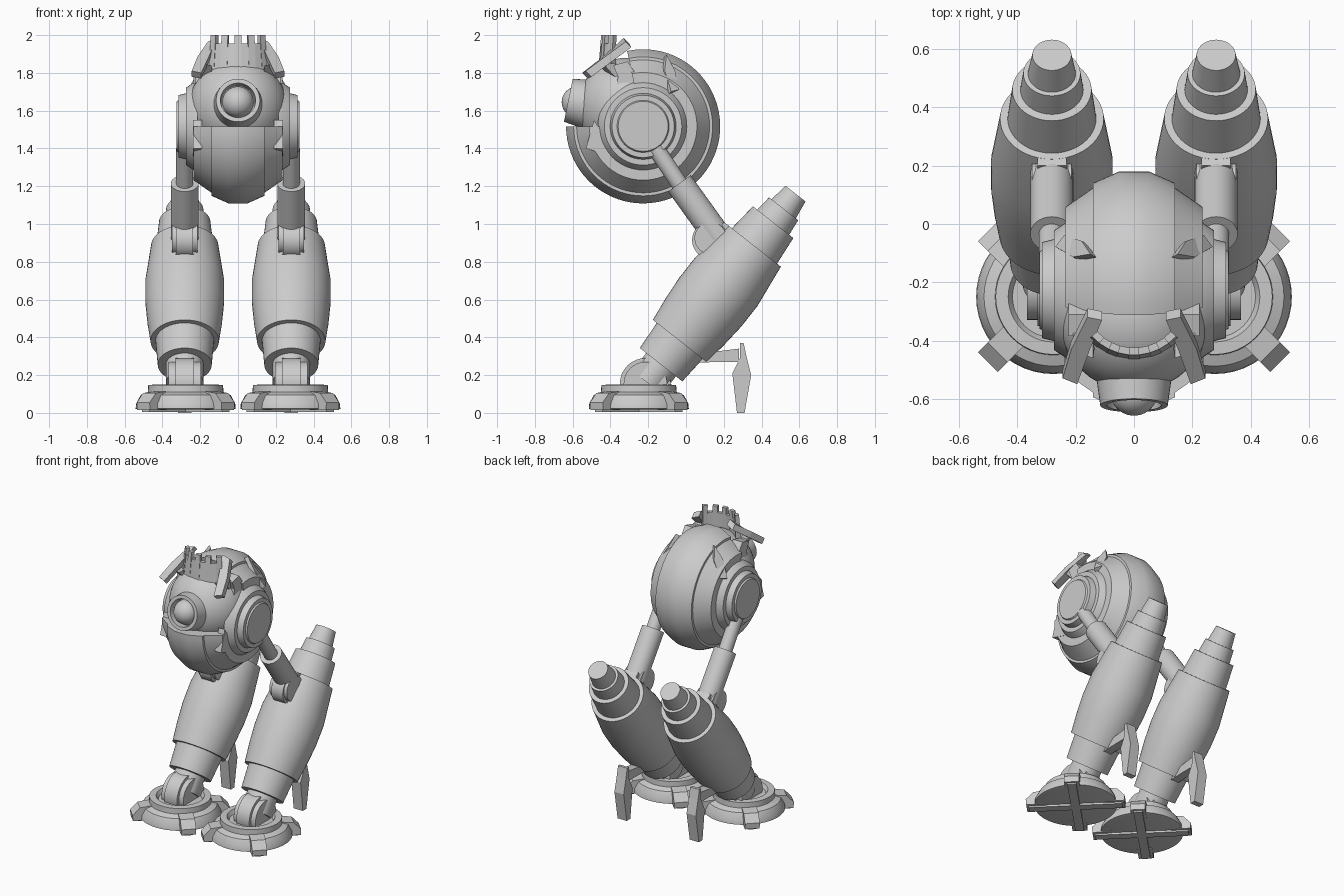
import bpy, bmesh, math
from mathutils import Vector

if "Cube" in bpy.data.objects:
    bpy.data.objects.remove(bpy.data.objects["Cube"])

grey = bpy.data.materials.new("plain_grey")
grey.diffuse_color = (0.6, 0.6, 0.6, 1)
grey.use_nodes = True
grey.node_tree.nodes["Principled BSDF"].inputs["Base Color"].default_value = grey.diffuse_color


def finish(name, bm, smooth=True):
    bmesh.ops.recalc_face_normals(bm, faces=bm.faces)
    me = bpy.data.meshes.new(name)
    bm.to_mesh(me)
    bm.free()
    me.materials.append(grey)
    ob = bpy.data.objects.new(name, me)
    bpy.context.collection.objects.link(ob)
    if smooth:
        bpy.context.view_layer.objects.active = ob
        ob.select_set(True)
        bpy.ops.object.shade_smooth_by_angle(angle=math.radians(25))
        ob.select_set(False)
    return ob


def lathe(name, profile, origin, axis, seg=40):
    """Revolve (radius, height) points about an axis and cap both ends."""
    bm = bmesh.new()
    q = Vector(axis).to_track_quat('Z', 'Y')
    rings = []
    for r, h in profile:
        rings.append([bm.verts.new(Vector(origin) + q @ Vector(
            (r * math.cos(a * math.tau / seg), r * math.sin(a * math.tau / seg), h)))
            for a in range(seg)])
    for A, B in zip(rings, rings[1:]):
        for i in range(seg):
            j = (i + 1) % seg
            bm.faces.new((A[i], A[j], B[j], B[i]))
    bm.faces.new(rings[0])
    bm.faces.new(rings[-1])
    return finish(name, bm)


def rod(name, a, b, r, seg=32):
    d = Vector(b) - Vector(a)
    return lathe(name, [(r, 0), (r, d.length)], a, d, seg)


def plate(name, pts, thick):
    """Extrude a 3D outline along a vector."""
    bm = bmesh.new()
    A = [bm.verts.new(p) for p in pts]
    B = [bm.verts.new(Vector(p) + Vector(thick)) for p in pts]
    n = len(pts)
    bm.faces.new(A)
    bm.faces.new(B)
    for i in range(n):
        j = (i + 1) % n
        bm.faces.new((A[i], A[j], B[j], B[i]))
    return finish(name, bm, False)


def side_plate(name, yz, x0, x1):
    return plate(name, [(x0, y, z) for y, z in yz], (x1 - x0, 0, 0))


def ball(name, loc, r):
    bm = bmesh.new()
    bmesh.ops.create_uvsphere(bm, u_segments=40, v_segments=24, radius=r)
    bmesh.ops.translate(bm, verts=bm.verts, vec=loc)
    return finish(name, bm)


CY, CZ = -0.227, 1.517          # body centre

# Body shell: stepped wheel with the upper front sector open
half = [(0.05, .408), (0.14, .368), (0.14, .352), (0.236, .285), (0.236, .17)]
section = [(-x, r) for x, r in reversed(half)] + half
bm = bmesh.new()
rows = []
steps = 56
for k in range(steps + 1):
    a = math.radians(180 + (462 - 180) * k / steps)
    rows.append([bm.verts.new((x, CY + r * math.cos(a), CZ + r * math.sin(a)))
                 for x, r in section])
n = len(section)
for A, B in zip(rows, rows[1:]):
    for i in range(n):
        j = (i + 1) % n
        bm.faces.new((A[i], A[j], B[j], B[i]))
bm.faces.new(rows[0])
bm.faces.new(rows[-1])
finish("body_shell", bm)

# Head ball, eye barrel and eye
ball("head_ball", (0, -0.315, 1.62), 0.26)
eye_axis = Vector((0, -0.98, 0.2))
lathe("eye_barrel", [(.13, 0), (.116, .10), (.093, .10), (.088, .05)],
      (0, -0.525, 1.635), eye_axis)
ball("eye", (0, -0.575, 1.645), 0.083)

# Crown: curved wall with notched top
bm = bmesh.new()
cells = 9
for k in range(cells):
    top = 2.0 if k % 2 == 0 else 1.955
    a0, a1 = [math.radians(-90 - 48 + 96 * t / cells) for t in (k, k + 1)]
    vs = []
    for z, ro, ri in ((1.76, .215, .175), (top, .195, .170)):
        for a, r in ((a0, ro), (a1, ro), (a1, ri), (a0, ri)):
            vs.append(bm.verts.new((r * math.cos(a), -0.255 + r * math.sin(a), z)))
    for f in ((0, 1, 2, 3), (4, 5, 6, 7), (0, 1, 5, 4), (1, 2, 6, 5),
              (2, 3, 7, 6), (3, 0, 4, 7)):
        bm.faces.new([vs[i] for i in f])
finish("crown", bm, False)

LEG = Vector((0, 0.618, 0.786))  # leaning direction of the lower legs
leg_profile = [(.10, -.12), (.10, 0), (.143, 0), (.155, .16), (.181, .16), (.198, .29),
               (.209, .42), (.209, .56), (.178, .80), (.152, .80), (.136, .96),
               (.108, .96), (.098, 1.05), (.082, 1.05), (.067, 1.152)]
foot_profile = [(.25, .018), (.265, .022), (.262, .05), (.238, .095), (.20, .11),
                (.198, .148), (.155, .15), (.14, .125)]

for s, side in ((-1, "left"), (1, "right")):
    X = s * 0.282

    # Hub tiers on the flank of the body
    lathe(side + "_hub", [(.24, 0), (.232, .02), (.205, .06), (.175, .06), (.165, .10),
                          (.138, .10), (.132, .11)],
          (s * 0.215, CY, CZ), (s, 0, 0), 48)

    # Teeth at the ends of the shell, back fin and brow horn
    side_plate(side + "_lower_tooth", [(-.53, 1.40), (-.487, 1.55), (-.45, 1.49), (-.39, 1.46),
                                       (-.40, 1.36)], s * .19, s * .238)
    side_plate(side + "_upper_tooth", [(-.31, 1.86), (-.385, 1.84), (-.36, 1.78), (-.37, 1.70),
                                       (-.24, 1.76)], s * .15, s * .225)
    plate(side + "_back_fin", [(s * .13, -.115, 1.885), (s * .19, -.125, 1.80),
                               (s * .25, -.09, 1.69), (s * .22, -.05, 1.70),
                               (s * .16, -.07, 1.80)], (s * .02, .012, .012))
    plate(side + "_brow_horn", [(s * .11, -.33, 1.985), (s * .16, -.32, 1.965),
                                (s * .215, -.43, 1.885), (s * .245, -.53, 1.81),
                                (s * .195, -.55, 1.80), (s * .155, -.44, 1.885)],
          (0, .03, -.03))
    plate(side + "_horn_mount", [(s * .14, -.46, 1.84), (s * .21, -.44, 1.85),
                                 (s * .19, -.36, 1.76), (s * .13, -.38, 1.76)], (0, .06, 0))

    # Upper leg: thin strut inside a thick sleeve, ending in an elbow
    rod(side + "_strut", (X, -.16, 1.40), (X, .0, 1.16), .045)
    rod(side + "_sleeve", (X, -.035, 1.215), (X, .17, .93), .074)
    rod(side + "_elbow", (X - .068, .13, .925), (X + .068, .13, .925), .085)
    rod(side + "_elbow_pin", (X - .045, .13, .915), (X + .045, .13, .915), .098)
    plate(side + "_elbow_bracket", [(X - .05, .07, .84), (X - .05, .20, 1.01),
                                    (X + .05, .20, 1.01), (X + .05, .07, .84)],
          (0, .08, -.06))

    # Lower leg barrel
    lathe(side + "_leg_barrel", leg_profile, (X, -.132, .255), LEG, 48)

    # Ankle joint
    rod(side + "_ankle_core", (X - .05, -.215, .155), (X + .05, -.215, .155), .135)
    for e in (-1, 1):
        rod(side + "_ankle_cheek", (X + e * .05, -.215, .155),
            (X + e * .085, -.215, .155), .115)

    # Foot disc with four wedge toes and sole bars
    fc = Vector((s * .277, -.25, 0))
    lathe(side + "_foot", foot_profile, fc, (0, 0, 1), 48)
    for k in range(4):
        a = math.radians(45 + 90 * k)
        d = Vector((math.cos(a), math.sin(a), 0))
        w = Vector((-d.y, d.x, 0)) * .048
        up = Vector((0, 0, 1))
        plate(side + "_toe", [fc + d * r + up * z - w for r, z in
                              ((.19, .015), (.315, .015), (.318, .055), (.27, .105), (.19, .115))],
              w * 2)
        plate(side + "_sole_bar", [fc + d * r + up * z - w * .6 for r, z in
                                   ((.0, .004), (.30, .004), (.30, .02), (.0, .02))], w * 1.2)

    # Heel spur: arm and blade
    side_plate(side + "_spur_arm", [(.06, .35), (.16, .325), (.28, .34), (.28, .27),
                                    (.20, .27), (.0, .265)], X - .03, X + .03)
    side_plate(side + "_spur_blade", [(.285, .37), (.305, .37), (.32, .30), (.345, .20),
                                      (.31, .0), (.27, .0), (.245, .21), (.285, .29)],
               X - .036, X + .036)
